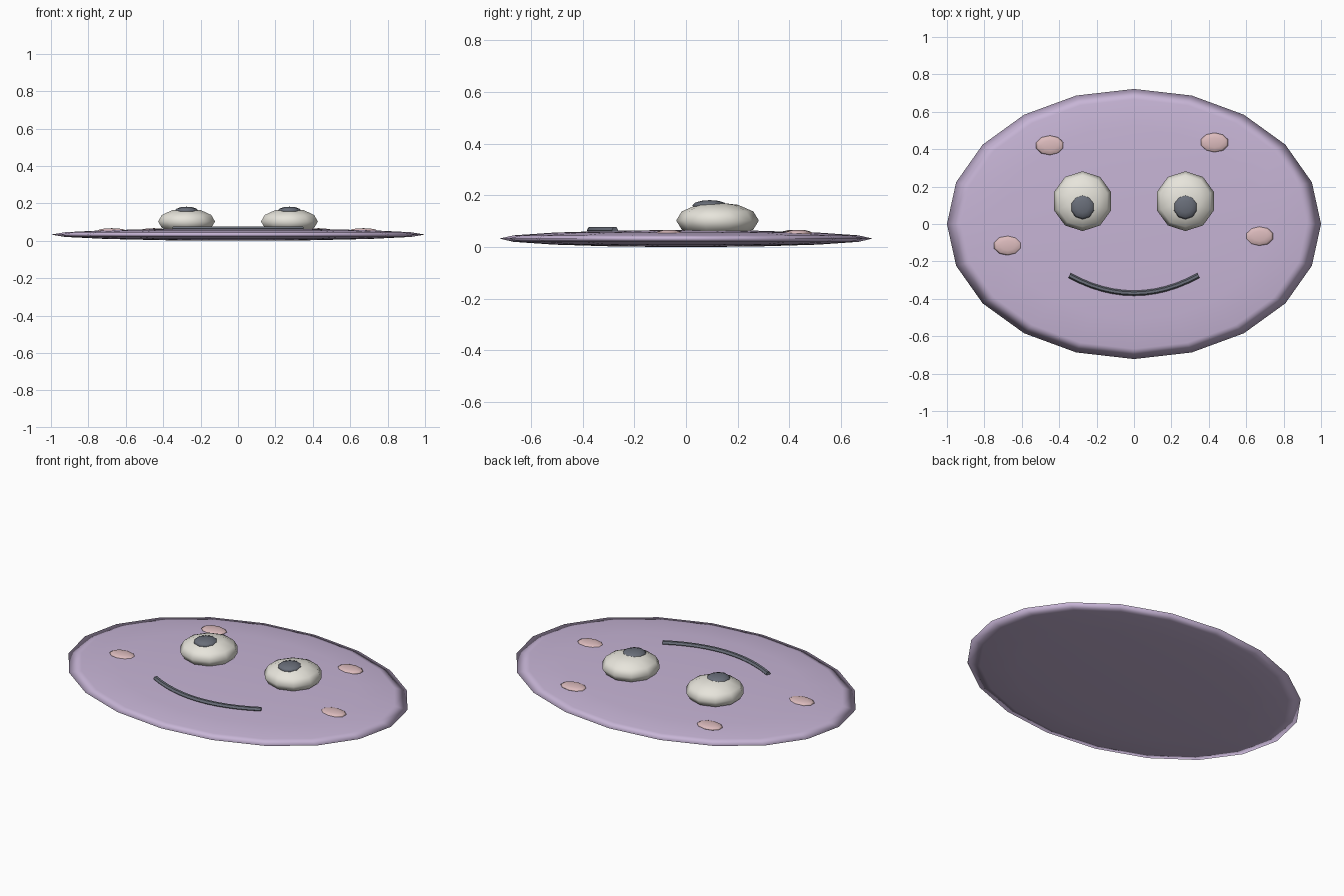
import bpy

cube = bpy.data.objects.get("Cube")
if cube:
    bpy.data.objects.remove(cube, do_unlink=True)


def make_material(name, rgb):
    mat = bpy.data.materials.new(name)
    mat.use_nodes = True
    mat.diffuse_color = (*rgb, 1)
    mat.node_tree.nodes["Principled BSDF"].inputs["Base Color"].default_value = (*rgb, 1)
    return mat


lavender = make_material("lavender", (0.57, 0.46, 0.67))
cream = make_material("cream_white", (0.82, 0.80, 0.73))
pink = make_material("dusty_pink", (0.72, 0.50, 0.51))
slate = make_material("slate_grey", (0.14, 0.155, 0.19))


def ellipsoid(name, centre, radii, segments, rings, mat):
    bpy.ops.mesh.primitive_uv_sphere_add(segments=segments, ring_count=rings, radius=1)
    obj = bpy.context.object
    obj.name = name
    for v in obj.data.vertices:
        v.co = [c * r for c, r in zip(v.co, radii)]
    obj.location = centre
    obj.data.materials.append(mat)
    bpy.ops.object.shade_smooth()
    return obj


# Flat oval body
ellipsoid("body", (0, 0, 0.033), (1, 0.722, 0.033), 20, 8, lavender)

# Eyes and pupils
for side, label in ((-1, "right"), (1, "left")):
    x = side * 0.275
    ellipsoid(label + "_eye", (x, 0.122, 0.103), (0.16, 0.16, 0.07), 10, 6, cream)
    ellipsoid(label + "_pupil", (x, 0.092, 0.161), (0.065, 0.067, 0.021), 10, 6, slate)

# Skin spots
for i, (x, y) in enumerate([(-0.45, 0.42), (0.43, 0.435), (0.67, -0.065), (-0.675, -0.115)]):
    ellipsoid("spot_%d" % (i + 1), (x, y, 0.055), (0.077, 0.053, 0.012), 10, 6, pink)

# Smiling mouth: a tube along a shallow arc
curve = bpy.data.curves.new("mouth", "CURVE")
curve.dimensions = "3D"
curve.bevel_depth = 0.014
curve.bevel_resolution = 1
curve.use_fill_caps = True
steps = 12
spline = curve.splines.new("POLY")
spline.points.add(steps)
for i, point in enumerate(spline.points):
    t = 2 * i / steps - 1
    point.co = (0.345 * t, -0.37 + 0.095 * t * t, 0.065, 1)
mouth = bpy.data.objects.new("mouth", curve)
bpy.context.collection.objects.link(mouth)
curve.materials.append(slate)
bpy.ops.object.select_all(action="DESELECT")
mouth.select_set(True)
bpy.context.view_layer.objects.active = mouth
bpy.ops.object.convert(target="MESH")
bpy.ops.object.shade_smooth_by_angle()
